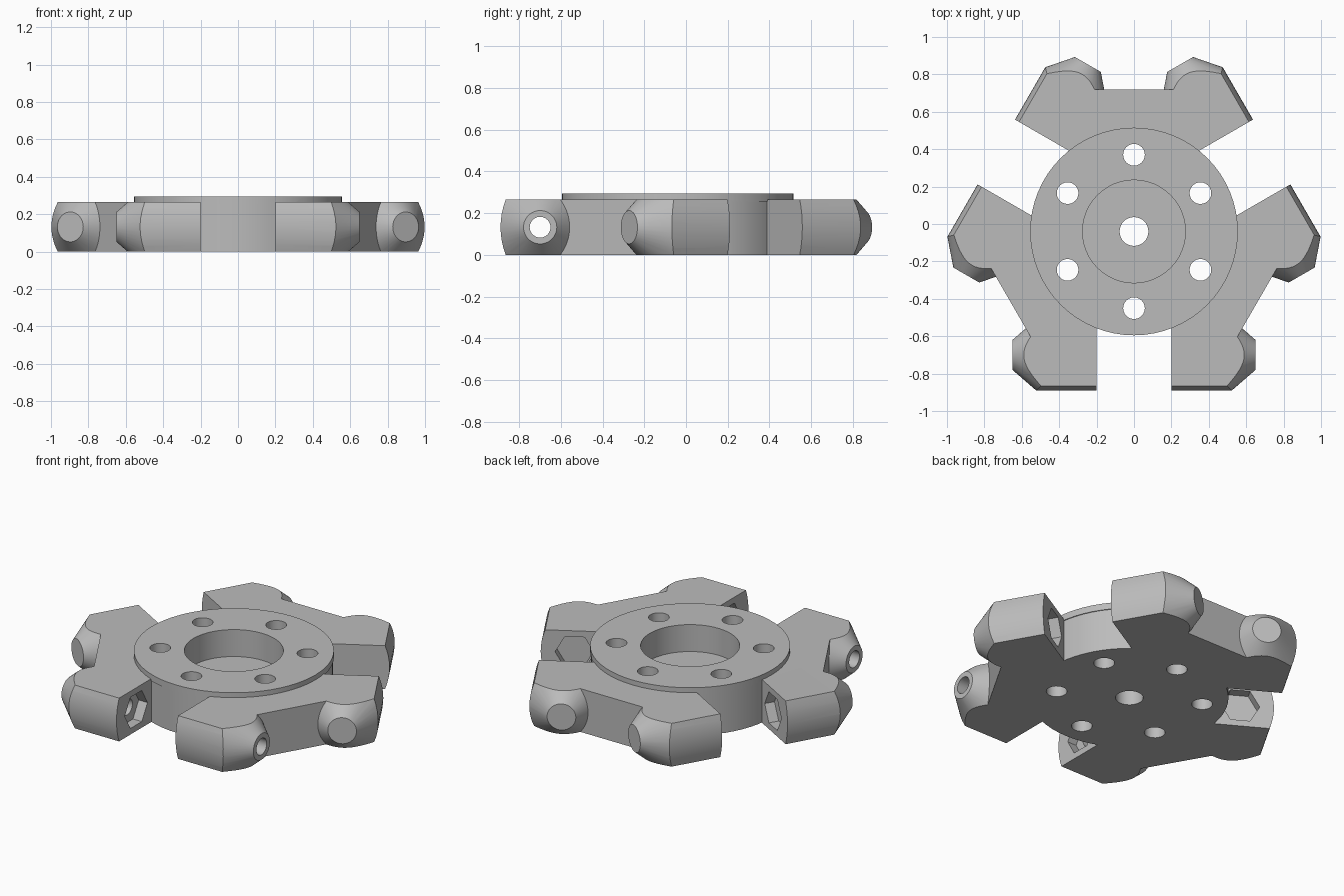
import bpy, bmesh
from math import sin, cos, pi, radians, sqrt
from mathutils import Matrix

if "Cube" in bpy.data.objects:
    bpy.data.objects.remove(bpy.data.objects["Cube"], do_unlink=True)

THICK = 0.265            # arm thickness
MID = THICK / 2
CENTRE = Matrix.Translation((0, -0.04, 0))
AXLE_Y = -0.66           # roller axle line, in the slot's own frame

grey = bpy.data.materials.new("light_grey")
grey.use_nodes = True
grey.diffuse_color = (0.5, 0.5, 0.5, 1)
grey.node_tree.nodes["Principled BSDF"].inputs["Base Color"].default_value = (0.5, 0.5, 0.5, 1)


def finish(name, bm, matrix):
    bm.transform(matrix)
    bmesh.ops.recalc_face_normals(bm, faces=bm.faces)
    mesh = bpy.data.meshes.new(name)
    bm.to_mesh(mesh)
    bm.free()
    mesh.materials.append(grey)
    obj = bpy.data.objects.new(name, mesh)
    bpy.context.collection.objects.link(obj)
    return obj


def prism(name, points, depth, matrix):
    bm = bmesh.new()
    face = bm.faces.new([bm.verts.new((x, y, 0)) for x, y in points])
    side = bmesh.ops.extrude_face_region(bm, geom=[face])["geom"]
    bmesh.ops.translate(bm, vec=(0, 0, depth),
                        verts=[v for v in side if isinstance(v, bmesh.types.BMVert)])
    return finish(name, bm, matrix)


def ring(radius, count, turn=0.0):
    return [(radius * cos(turn + 2 * pi * i / count), radius * sin(turn + 2 * pi * i / count))
            for i in range(count)]


def combine(target, tool, operation):
    mod = target.modifiers.new("cut", "BOOLEAN")
    mod.operation, mod.solver, mod.object = operation, "EXACT", tool
    bpy.context.view_layer.objects.active = target
    bpy.ops.object.modifier_apply(modifier=mod.name)
    bpy.data.objects.remove(tool, do_unlink=True)


def at(x, y, z):
    return CENTRE @ Matrix.Translation((x, y, z))


# Three-armed plate with a slot between neighbouring arms
slot = [(-0.468, -0.71), (-0.2, -0.71), (-0.2, -0.4), (0.2, -0.4), (0.2, -0.71), (0.468, -0.71)]
outline = []
for k in range(3):
    a = radians(120 * k)
    outline += [(x * cos(a) - y * sin(a), x * sin(a) + y * cos(a)) for x, y in slot]
hub = prism("roller_wheel_hub", outline, THICK, CENTRE)

# Round core
combine(hub, prism("core", ring(0.55, 64), THICK, CENTRE), "UNION")

# Frames of the six axle mounts, local z running outward along each axle
mounts = []
for k in range(3):
    for flip in (0, pi):
        mounts.append(CENTRE @ Matrix.Rotation(radians(120 * k), 4, "Z")
                      @ Matrix.Translation((0, 0, MID)) @ Matrix.Rotation(flip, 4, "Y")
                      @ Matrix.Translation((0, AXLE_Y, 0)) @ Matrix.Rotation(pi / 2, 4, "Y"))


def along(frame, start):
    return frame @ Matrix.Translation((0, 0, start))


# Axle mounts: bowed block trimmed to a cone at its outer end
BOW, REACH = 0.364, 0.19
bowed = []
for i in range(9):
    z = -MID + THICK * i / 8
    bowed.append((z, -REACH + BOW - sqrt(BOW * BOW - z * z)))
bowed += [(MID, 0.2), (-MID, 0.2)]
for frame in mounts:
    block = prism("axle_mount", bowed, 0.45, along(frame, 0.2))
    bm = bmesh.new()
    bmesh.ops.create_cone(bm, cap_ends=True, segments=48, radius1=0.6, radius2=0.08, depth=0.6)
    combine(block, finish("cone", bm, along(frame, 0.35)), "INTERSECT")
    combine(hub, block, "UNION")

# Raised flange
combine(hub, prism("flange", ring(0.555, 64), 0.04, at(0, 0, 0.255)), "UNION")

# Axle holes and hexagonal nut pockets in the slot walls
for frame in mounts:
    combine(hub, prism("axle_hole", ring(0.05, 24), 0.6, along(frame, 0.12)), "DIFFERENCE")
    combine(hub, prism("nut_pocket", ring(0.11, 6, pi / 2), 0.12, along(frame, 0.14)), "DIFFERENCE")

# Bearing recess, centre bore and bolt circle
combine(hub, prism("recess", ring(0.275, 48), 0.3, at(0, 0, 0.13)), "DIFFERENCE")
combine(hub, prism("bore", ring(0.077, 32), 0.6, at(0, 0, -0.1)), "DIFFERENCE")
for x, y in ring(0.41, 6, pi / 6):
    combine(hub, prism("bolt_hole", ring(0.058, 24), 0.6, at(x, y, -0.1)), "DIFFERENCE")

# Smooth the round walls, keep edges crisp
bpy.ops.object.select_all(action="DESELECT")
hub.select_set(True)
bpy.context.view_layer.objects.active = hub
bpy.ops.object.shade_smooth_by_angle(angle=radians(25))
